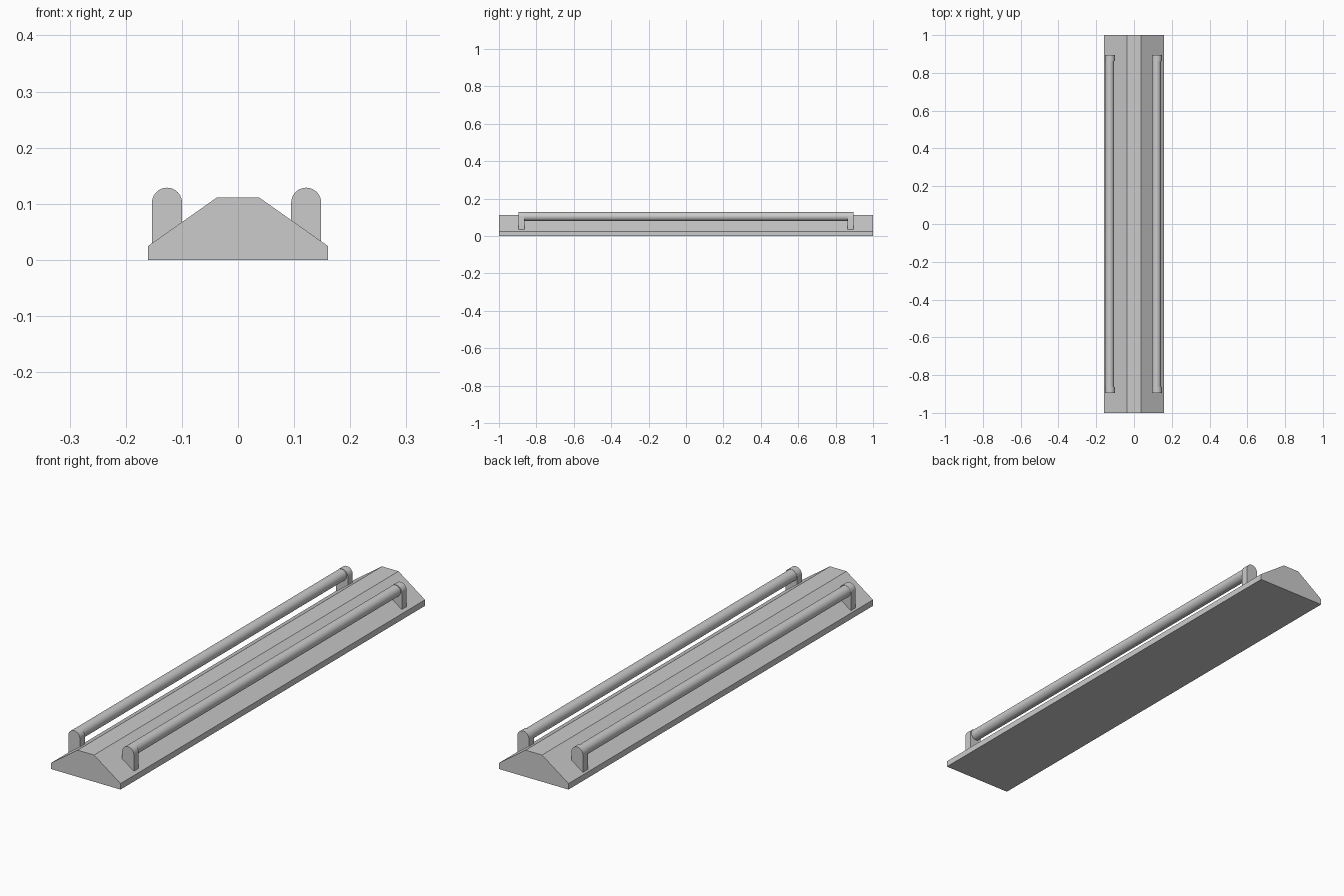
import bpy, bmesh, math

if "Cube" in bpy.data.objects:
    bpy.data.objects.remove(bpy.data.objects["Cube"])


def extrude_profile(name, profile, y0, y1):
    """Extrude an x/z outline (counter-clockwise from the front) along y."""
    bm = bmesh.new()
    front = [bm.verts.new((x, y0, z)) for x, z in profile]
    back = [bm.verts.new((x, y1, z)) for x, z in profile]
    bm.faces.new(front)
    bm.faces.new(back[::-1])
    n = len(profile)
    for i in range(n):
        j = (i + 1) % n
        bm.faces.new((front[j], front[i], back[i], back[j]))
    bmesh.ops.recalc_face_normals(bm, faces=bm.faces)
    mesh = bpy.data.meshes.new(name)
    bm.to_mesh(mesh)
    bm.free()
    obj = bpy.data.objects.new(name, mesh)
    bpy.context.collection.objects.link(obj)
    return obj


def smooth(obj):
    bpy.ops.object.select_all(action='DESELECT')
    obj.select_set(True)
    bpy.context.view_layer.objects.active = obj
    bpy.ops.object.shade_smooth_by_angle(angle=math.radians(30))


HALF_W, EDGE_Z = 0.16, 0.025     # housing rim
TOP_W, TOP_Z = 0.038, 0.111      # housing ridge
END_Y, INNER_Y = 0.896, 0.864    # bracket outer and inner faces
BRACKET_R, AXIS_Z = 0.0267, 0.102


def slope_z(x):
    t = (HALF_W - abs(x)) / (HALF_W - TOP_W)
    return EDGE_Z + t * (TOP_Z - EDGE_Z)


# Housing with sloping sides and a flat ridge
extrude_profile("housing", [(-HALF_W, 0), (HALF_W, 0), (HALF_W, EDGE_Z),
                            (TOP_W, TOP_Z), (-TOP_W, TOP_Z), (-HALF_W, EDGE_Z)],
                -1, 1)

for side, cx in (("left", -0.1265), ("right", 0.1215)):
    # Round-topped brackets whose feet follow the slope
    xl, xr = cx - BRACKET_R, cx + BRACKET_R
    outline = [(xl, slope_z(xl) - 0.001), (xr, slope_z(xr) - 0.001)]
    outline += [(cx + BRACKET_R * math.cos(math.pi * i / 20),
                 AXIS_Z + BRACKET_R * math.sin(math.pi * i / 20)) for i in range(21)]
    for end, y0, y1 in (("front", -END_Y, -INNER_Y), ("back", INNER_Y, END_Y)):
        smooth(extrude_profile(f"{side}_{end}_bracket", outline, y0, y1))

    # Lamp tube between the brackets
    bpy.ops.mesh.primitive_cylinder_add(vertices=32, radius=0.0235,
                                        depth=2 * INNER_Y + 0.01,
                                        location=(cx - 0.002, 0, AXIS_Z + 0.002),
                                        rotation=(math.pi / 2, 0, 0))
    tube = bpy.context.object
    tube.name = f"{side}_tube"
    smooth(tube)
